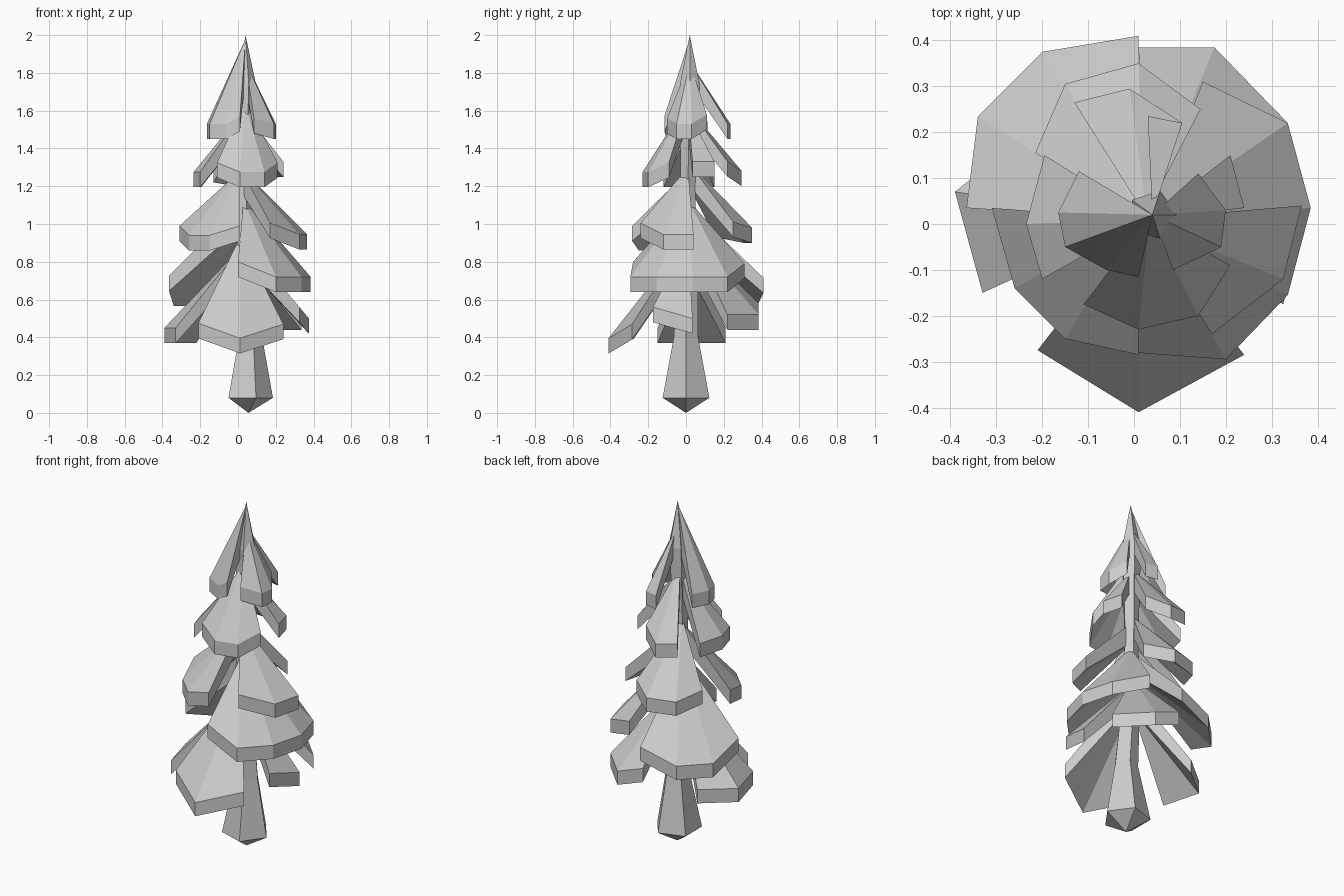
import bpy
from math import cos, sin, tau


def make(name, verts, faces):
    me = bpy.data.meshes.new(name)
    me.from_pydata(verts, [], faces)
    me.update()
    ob = bpy.data.objects.new(name, me)
    bpy.context.collection.objects.link(ob)
    return ob


def bough(name, apex, rim, z, lift=(0, 0), lip=0.08, drop=0.12):
    """Drooping fan of foliage: apex on the trunk, counter-clockwise rim, thick lip.
    lift raises the first and last rim points."""
    n = len(rim)
    zs = [z] * n
    zs[0] += lift[0]
    zs[-1] += lift[1]
    x, y, h = apex
    verts = [(x, y, h), (x, y, h - drop)]
    verts += [(p[0], p[1], k) for p, k in zip(rim, zs)]
    verts += [(p[0], p[1], k - lip) for p, k in zip(rim, zs)]
    faces = [(0, 1, 2 + n, 2), (1, 0, 1 + n, 1 + 2 * n)]
    for i in range(n - 1):
        a, b = 2 + i, 3 + i
        faces += [(0, a, b), (1, b + n, a + n), (a, a + n, b + n, b)]
    return make(name, verts, faces)


# five-sided trunk with pointed root and pointed top
rings = [(0.055, 0, 0.08, 0.13), (0.06, 0, 0.4, 0.068), (0.04, 0.01, 0.75, 0.055),
         (0.03, 0.01, 1.2, 0.04), (0.04, 0.02, 1.74, 0.055)]
v, f = [], []
for cx, cy, z, r in rings:
    v += [(cx + r * cos(tau * i / 5), cy + r * sin(tau * i / 5), z) for i in range(5)]
for k in range(len(rings) - 1):
    for i in range(5):
        j = (i + 1) % 5
        f.append((5 * k + i, 5 * k + j, 5 * k + 5 + j, 5 * k + 5 + i))
v += [(0.055, 0, 0), (0.04, 0.02, 2.0)]
root, tip, top = len(v) - 2, len(v) - 1, 5 * (len(rings) - 1)
for i in range(5):
    j = (i + 1) % 5
    f += [(root, j, i), (tip, top + i, top + j)]
make("trunk", v, f)

# lowest boughs
bough("low_front_bough", (0.01, 0.01, 0.93),
      [(-0.21, -0.275), (0.01, -0.41), (0.24, -0.285)], 0.395, (0.08, 0.075))
bough("low_right_bough", (0.02, 0.01, 0.92),
      [(0.325, -0.175), (0.375, 0.035)], 0.5, (0.06, 0))
bough("low_back_bough", (0.02, 0.01, 0.95),
      [(0.335, 0.22), (0.175, 0.385), (0.01, 0.385)], 0.52, (0, 0.06))
bough("low_left_bough", (0.02, 0.01, 0.88),
      [(-0.39, 0.07), (-0.33, -0.15)], 0.45)
bough("low_back_left_bough", (0.02, 0.01, 0.88),
      [(-0.22, 0.21), (-0.39, 0.07)], 0.45)

# second tier
bough("second_right_bough", (0.03, 0.01, 1.13),
      [(0.0, -0.28), (0.2, -0.295), (0.335, -0.155), (0.385, 0.035), (0.335, 0.22),
       (0.15, 0.31)], 0.72, (0.08, 0.07))
bough("second_left_bough", (0.01, 0.01, 1.1),
      [(0.01, 0.41), (-0.2, 0.375), (-0.34, 0.235), (-0.365, 0.035)], 0.645, (0.07, 0.08))

# third tier
bough("third_left_bough", (0.01, 0.01, 1.28),
      [(-0.31, 0.035), (-0.26, -0.14), (-0.15, -0.25), (0.01, -0.285)], 0.94, (0.05, 0.05))
bough("third_right_bough", (0.01, 0.01, 1.3),
      [(0.17, -0.24), (0.325, -0.12), (0.365, 0.04)], 0.945, (0.06, 0))
bough("third_back_bough", (0.02, 0.01, 1.33),
      [(0.145, 0.25), (0.01, 0.35), (-0.15, 0.305), (-0.215, 0.155)], 0.98, (0.03, 0.03))

# fourth tier
bough("fourth_front_bough", (0.035, 0.01, 1.65),
      [(-0.11, -0.175), (0.01, -0.23), (0.14, -0.2), (0.21, -0.09)], 1.275, (0.05, 0.05))
bough("fourth_right_bough", (0.03, 0.01, 1.6),
      [(0.24, 0.035), (0.21, 0.15)], 1.33)
bough("fourth_back_bough", (0.03, 0.01, 1.62),
      [(0.105, 0.22), (-0.01, 0.295), (-0.13, 0.265)], 1.28, (0.05, 0.02))
bough("fourth_left_bough", (0.03, 0.01, 1.6),
      [(-0.195, 0.15), (-0.235, 0.0), (-0.2, -0.12)], 1.275)

# crown
bough("crown_left_bough", (0.04, 0.02, 1.98),
      [(-0.12, 0.115), (-0.165, 0.025), (-0.15, -0.05), (-0.06, -0.1), (0.01, -0.115)],
      1.53, (0, 0.04), drop=0.2)
bough("crown_right_bough", (0.04, 0.02, 1.86),
      [(0.085, -0.1), (0.19, -0.05), (0.2, 0.03), (0.14, 0.11)], 1.53, (0.03, 0.05))
bough("crown_back_bough", (0.04, 0.02, 1.86),
      [(0.105, 0.22), (0.03, 0.235)], 1.53)
